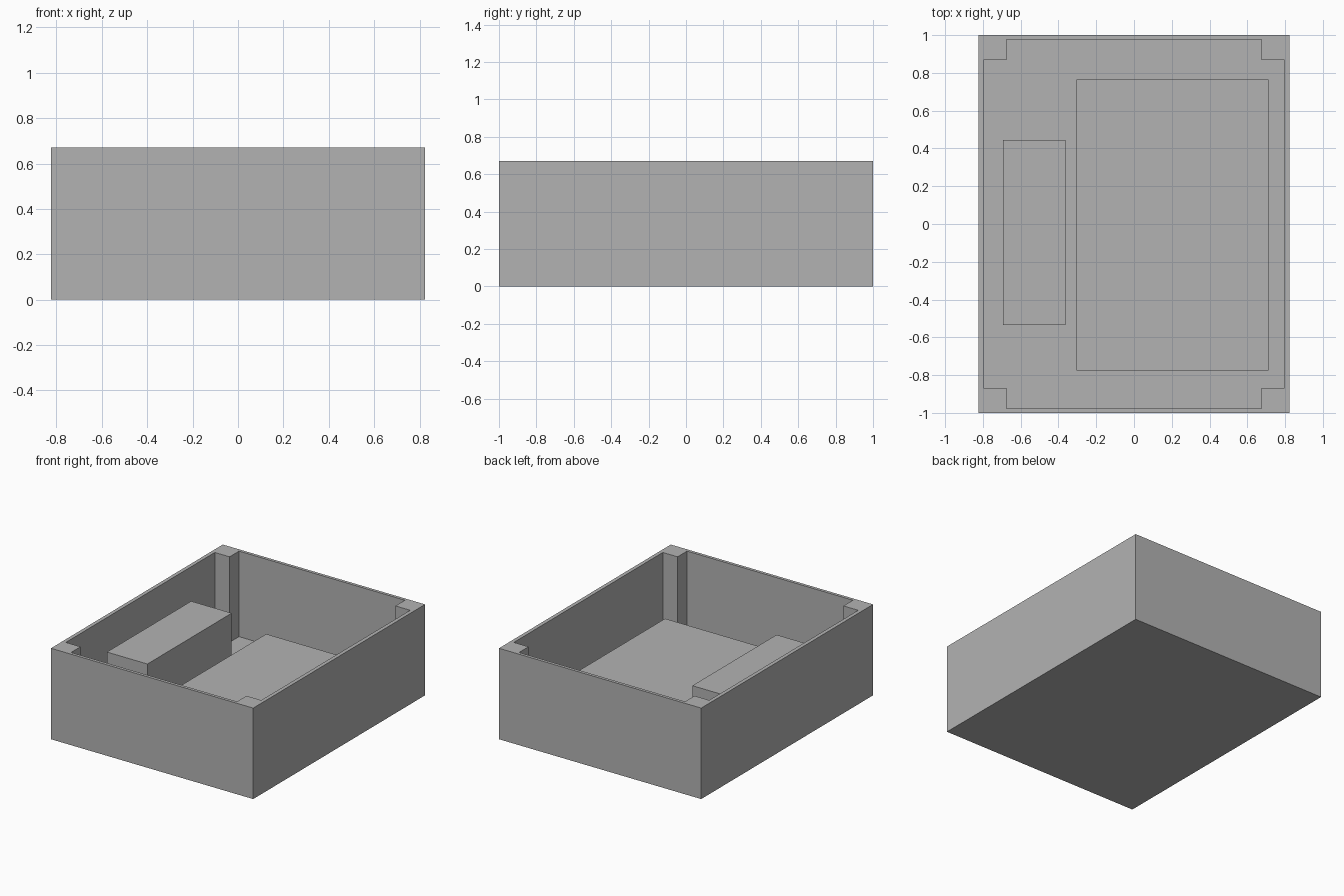
import bpy
import bmesh

cube = bpy.data.objects.get("Cube")
if cube:
    bpy.data.objects.remove(cube, do_unlink=True)

HALF_X, HALF_Y, HEIGHT, FLOOR = 0.824, 1.0, 0.67, 0.04
INNER_X, INNER_Y = 0.796, 0.977     # inner wall faces
POST_X, POST_Y = 0.676, 0.867       # inner faces of the corner posts

grey = bpy.data.materials.new("plain grey")
grey.use_nodes = True
grey.diffuse_color = (0.45, 0.45, 0.45, 1)
grey.node_tree.nodes["Principled BSDF"].inputs["Base Color"].default_value = grey.diffuse_color


def add_object(name, bm):
    bmesh.ops.recalc_face_normals(bm, faces=bm.faces)
    mesh = bpy.data.meshes.new(name)
    bm.to_mesh(mesh)
    bm.free()
    mesh.materials.append(grey)
    obj = bpy.data.objects.new(name, mesh)
    bpy.context.collection.objects.link(obj)
    return obj


def wall_loop(bm, outline, low, high):
    """Upright walls along an outline, closed at the low end; returns the top edges."""
    bottom = [bm.verts.new((x, y, low)) for x, y in outline]
    top = [bm.verts.new((x, y, high)) for x, y in outline]
    bm.faces.new(bottom)
    for i in range(len(outline)):
        j = (i + 1) % len(outline)
        bm.faces.new((bottom[i], bottom[j], top[j], top[i]))
    return [bm.edges.get((top[i - 1], top[i])) for i in range(len(top))]


def block(name, x0, x1, y0, y1, z0, z1):
    bm = bmesh.new()
    rim = wall_loop(bm, [(x0, y0), (x1, y0), (x1, y1), (x0, y1)], z0, z1)
    bmesh.ops.contextual_create(bm, geom=rim)
    return add_object(name, bm)


# Open tray: outer shell, notched cavity leaving four corner posts, flat rim
corners = [(1, 1), (-1, 1), (-1, -1), (1, -1)]
outer = [(sx * HALF_X, sy * HALF_Y) for sx, sy in corners]
notch = [(INNER_X, POST_Y), (POST_X, POST_Y), (POST_X, INNER_Y)]
inner = []
for sx, sy in corners:
    step = notch if sx * sy > 0 else notch[::-1]
    inner += [(sx * x, sy * y) for x, y in step]

bm = bmesh.new()
rim = wall_loop(bm, outer, 0, HEIGHT) + wall_loop(bm, inner, FLOOR, HEIGHT)
bmesh.ops.triangle_fill(bm, edges=rim, use_beauty=True, normal=(0, 0, 1))
add_object("tray_with_corner_posts", bm)

# Blocks resting on the tray floor
block("narrow_tall_block", -0.693, -0.363, -0.536, 0.445, FLOOR, 0.50)
block("wide_low_block", -0.305, 0.713, -0.775, 0.764, FLOOR, 0.24)
